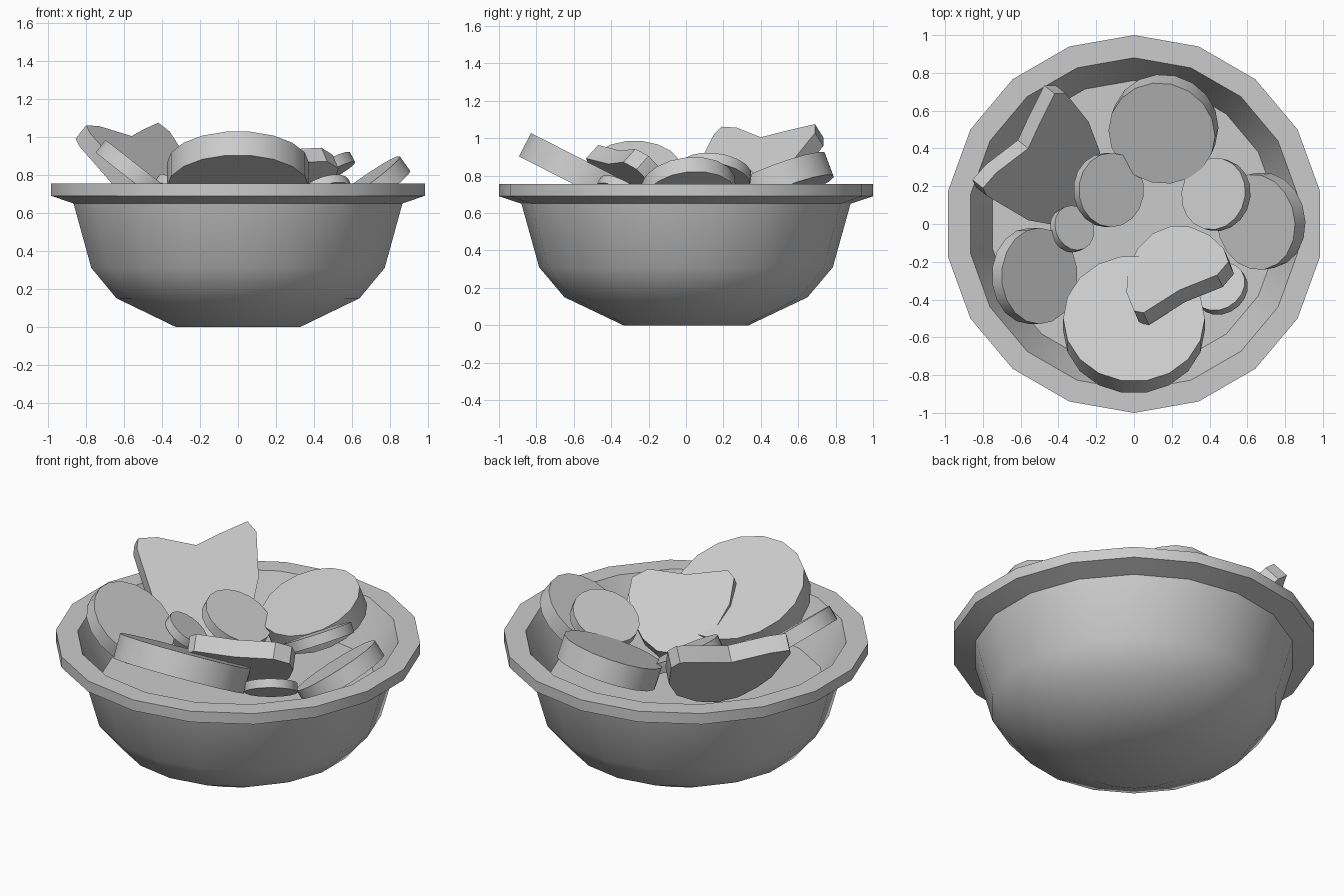
import bpy, bmesh, math
from mathutils import Vector

cube = bpy.data.objects.get("Cube")
if cube:
    bpy.data.objects.remove(cube, do_unlink=True)

# Single plain grey for everything
grey = bpy.data.materials.new("light grey")
grey.use_nodes = True
COLOUR = (0.6, 0.6, 0.6, 1.0)
grey.diffuse_color = COLOUR
grey.node_tree.nodes["Principled BSDF"].inputs["Base Color"].default_value = COLOUR


def finish(name, bm):
    """Turn a bmesh into a shaded, coloured object."""
    bmesh.ops.recalc_face_normals(bm, faces=bm.faces)
    mesh = bpy.data.meshes.new(name)
    bm.to_mesh(mesh)
    bm.free()
    mesh.materials.append(grey)
    ob = bpy.data.objects.new(name, mesh)
    bpy.context.collection.objects.link(ob)
    bpy.ops.object.select_all(action='DESELECT')
    ob.select_set(True)
    bpy.context.view_layer.objects.active = ob
    bpy.ops.object.shade_smooth_by_angle(angle=math.radians(30))
    return ob


def slab(name, ring, offset):
    """Flat outline extruded by an offset vector."""
    bm = bmesh.new()
    face = bm.faces.new([bm.verts.new(p) for p in ring])
    ext = bmesh.ops.extrude_face_region(bm, geom=[face], use_keep_orig=True)
    moved = [v for v in ext["geom"] if isinstance(v, bmesh.types.BMVert)]
    bmesh.ops.translate(bm, verts=moved, vec=offset)
    return finish(name, bm)


def slice_disc(name, centre, radius, thick, tilt, heading, sides=18):
    """Round slice: top-face centre, tilt of its normal towards a heading (degrees)."""
    t, h = math.radians(tilt), math.radians(heading)
    n = Vector((math.sin(t) * math.cos(h), math.sin(t) * math.sin(h), math.cos(t)))
    u = Vector((-math.sin(h), math.cos(h), 0))
    w = n.cross(u)
    ring = [Vector(centre) + radius * (u * math.cos(a) + w * math.sin(a))
            for a in (2 * math.pi * i / sides for i in range(sides))]
    slab(name, ring, -n * thick)


def broken_slice(name, outline, base, slope, thick):
    """Broken slice: plan outline laid on the plane z = base + slope . (x, y)."""
    sx, sy = slope
    n = Vector((-sx, -sy, 1)).normalized()
    ring = [Vector((x, y, base + sx * x + sy * y)) for x, y in outline]
    slab(name, ring, -n * thick)


# Bowl: one lathed profile, outside wall, flat rim, inside wall and floor
SIDES = 18
PROFILE = [(0.335, 0), (0.65, 0.15), (0.785, 0.31), (0.88, 0.65), (1.0, 0.69),
           (1.0, 0.755), (0.88, 0.755), (0.76, 0.48)]
bm = bmesh.new()
rings = []
for r, z in PROFILE:
    angles = [math.pi / 2 + 2 * math.pi * i / SIDES for i in range(SIDES)]
    rings.append([bm.verts.new((r * math.cos(a), r * math.sin(a), z)) for a in angles])
for lower, upper in zip(rings, rings[1:]):
    for i in range(SIDES):
        j = (i + 1) % SIDES
        bm.faces.new((lower[i], lower[j], upper[j], upper[i]))
bm.faces.new(rings[0])
bm.faces.new(rings[-1])
finish("bowl", bm)

# Round slices lying in the bowl
slice_disc("front_slice", (0, -0.5, 0.86), 0.375, 0.14, 27, 90)
slice_disc("back_slice", (0.147, 0.48, 0.82), 0.285, 0.13, 22, -112)
slice_disc("left_slice", (0.645, 0.01, 0.75), 0.255, 0.095, 36, 190)
slice_disc("right_slice", (-0.5, -0.275, 0.83), 0.255, 0.085, 38, 0)
slice_disc("small_slice_centre", (-0.12, 0.18, 0.78), 0.197, 0.06, 29, 0)
slice_disc("small_slice_right", (-0.315, -0.02, 0.735), 0.122, 0.05, 35, 25)
slice_disc("small_slice_left", (0.42, 0.16, 0.83), 0.192, 0.06, 29, 165)
slice_disc("small_slice_front", (0.45, -0.33, 0.72), 0.145, 0.05, 35, 125)

# Broken slices standing on edge
broken_slice("broken_slice_front",
             [(0.0, -0.46), (0.05, -0.47), (0.24, -0.35), (0.44, -0.27), (0.50, -0.20),
              (0.475, -0.13), (0.40, -0.06), (0.30, -0.015), (0.20, -0.01), (0.10, -0.05),
              (0.02, -0.13), (-0.03, -0.23), (-0.04, -0.36)],
             0.52, (0.41, -0.90), 0.10)
broken_slice("broken_slice_back",
             [(-0.78, 0.15), (-0.80, 0.19), (-0.73, 0.27), (-0.56, 0.40), (-0.50, 0.53),
              (-0.42, 0.69), (-0.36, 0.69), (-0.24, 0.54), (-0.18, 0.38), (-0.19, 0.20),
              (-0.24, 0.08), (-0.33, 0.01), (-0.45, 0.0), (-0.56, 0.02)],
             0.32, (-0.78, 0.62), 0.10)
